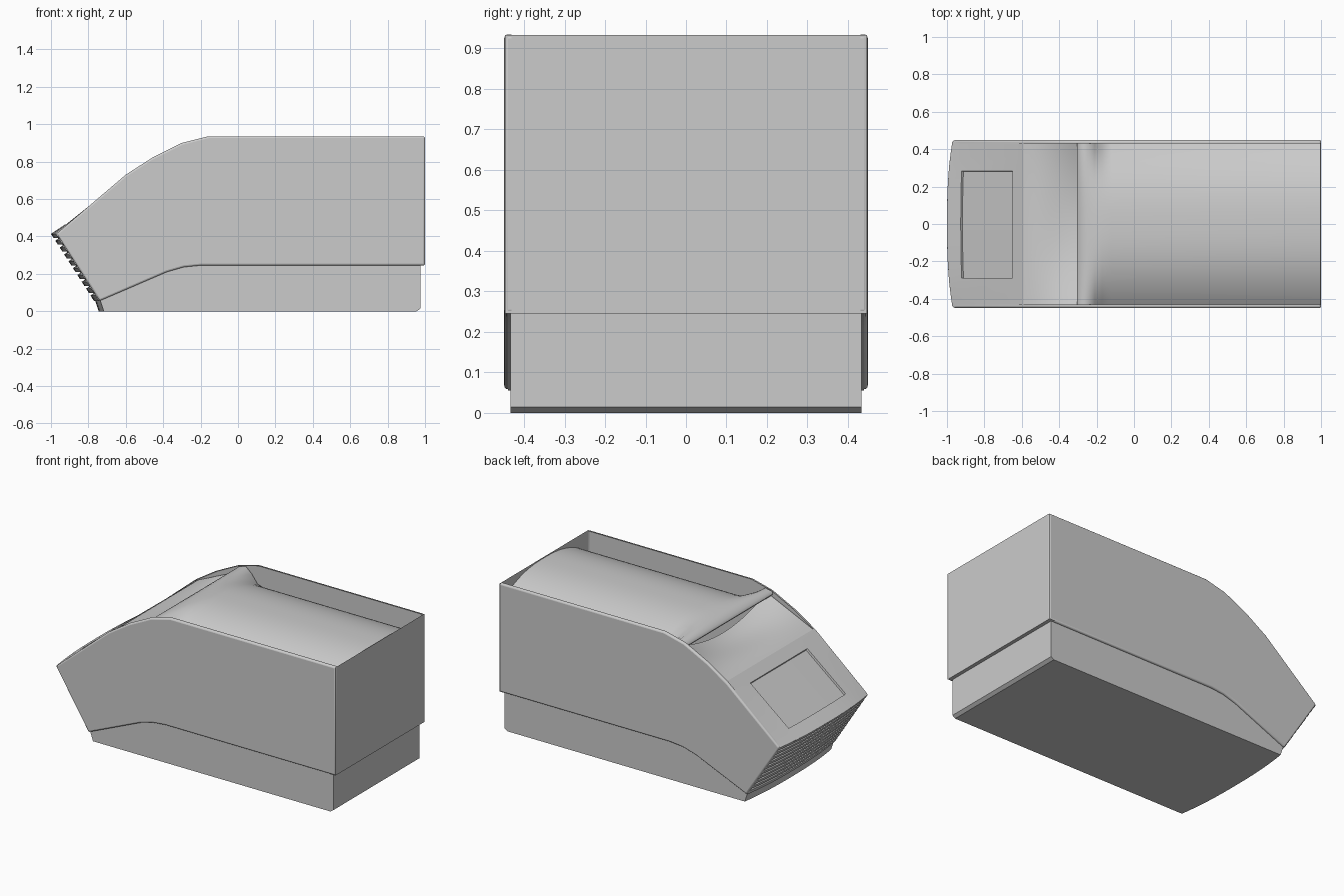
import bpy, bmesh
from mathutils import Vector

if "Cube" in bpy.data.objects:
    bpy.data.objects.remove(bpy.data.objects["Cube"])

grey = bpy.data.materials.new("light_grey_plastic")
grey.diffuse_color = (0.6, 0.6, 0.6, 1)
grey.use_nodes = True
grey.node_tree.nodes["Principled BSDF"].inputs["Base Color"].default_value = grey.diffuse_color
W = 0.449  # half width of the shell
IN = 0.44  # half width of the parts between the side walls


def bow(y):
    # forward bulge of the nose across the width
    return 0.03 * (1 - (abs(y) / W) ** 2.5)


def finish(bm, name, up=None, bevel=0, angle=0.6):
    bmesh.ops.recalc_face_normals(bm, faces=bm.faces)
    if up and sum((f.normal * f.calc_area() for f in bm.faces), Vector()).dot(Vector(up)) < 0:
        bmesh.ops.reverse_faces(bm, faces=bm.faces)
    me = bpy.data.meshes.new(name)
    bm.to_mesh(me)
    bm.free()
    me.materials.append(grey)
    ob = bpy.data.objects.new(name, me)
    bpy.context.collection.objects.link(ob)
    if bevel:
        m = ob.modifiers.new("round", 'BEVEL')
        m.width, m.segments, m.limit_method, m.angle_limit = bevel, 3, 'ANGLE', 0.8
    for o in bpy.context.selected_objects:
        o.select_set(False)
    ob.select_set(True)
    bpy.context.view_layer.objects.active = ob
    bpy.ops.object.shade_smooth_by_angle(angle=angle)
    return ob


def loft(ys, section, closed=False, caps=()):
    # skin xz sections placed along y
    bm = bmesh.new()
    rows = [[bm.verts.new((x, y, z)) for x, z in section(y)] for y in ys]
    n = len(rows[0])
    for a, b in zip(rows, rows[1:]):
        for i in range(n if closed else n - 1):
            j = (i + 1) % n
            bm.faces.new((a[i], a[j], b[j], b[i]))
    for c in caps:
        bm.faces.new(rows[c])
    return bm


def span(h, n):
    return [-h + 2 * h * i / n for i in range(n + 1)]


# shell side walls: thin skins with a rounded outer rim
side = [(-0.97, 0.415), (-0.60, 0.73), (-0.46, 0.82), (-0.30, 0.90), (-0.16, 0.935),
        (1, 0.935), (1, 0.245), (-0.20, 0.245), (-0.29, 0.236), (-0.38, 0.21), (-0.74, 0.055)]
for s, label in ((-1, "front"), (1, "rear")):
    bm = loft([s * (W - 0.018), s * W], lambda y: side, True, (1,))
    finish(bm, label + "_side_wall", (0, s, 0), 0.01)

# shell end wall, single skin
finish(loft([-W + 0.002, W - 0.002], lambda y: [(0.999, 0.245), (0.999, 0.933)]),
       "end_wall", (1, 0, 0))
finish(loft([-W + 0.002, W - 0.002], lambda y: [(0.96, 0.246), (0.999, 0.246)]),
       "end_wall_underside", (0, 0, -1))


# inset base following the shell's lower edge
def base_section(y):
    b = bow(y)
    return [(-0.735 - b, 0.06), (-0.715 - b, 0), (0.955, 0), (0.975, 0.014),
            (0.975, 0.26), (-0.20, 0.26), (-0.38, 0.225)]


finish(loft(span(0.434, 16), base_section, True, (0, -1)), "base")


# gently domed cover between the side walls, flattening into a straight front lip
def cover_section(y):
    drop = 0.13 * (abs(y) / IN) ** 2.5
    return [(x, z - k * drop) for x, z, k in (
        (-0.27, 0.862, 0), (-0.295, 0.864, 0), (-0.304, 0.876, 0), (-0.297, 0.892, 0),
        (-0.25, 0.908, 0.05), (-0.21, 0.918, 0.4), (-0.17, 0.924, 0.85),
        (-0.12, 0.927, 1), (0.998, 0.927, 1))]


finish(loft(span(IN, 32), cover_section), "top_cover", (0, 0, 1), angle=1.0)


# hollow exit scoop below the lip, dipping in the middle
def scoop_section(y):
    pts = []
    for i in range(13):
        t = i / 12
        e = t * t * (3 - 2 * t)
        edge = 0.726 + 0.30 * 0.5 * t
        pts.append((-0.59 + 0.33 * t, edge - 0.09 * e * (1 - (y / IN) ** 2)))
    return pts


finish(loft(span(IN, 24), scoop_section), "exit_scoop", (0, 0, 1), angle=1.0)


# sloping control deck with a shallow recessed panel
def deck_section(y):
    pts = []
    for t in (0, 0.155, 0.84, 1):
        b = bow(y) * (1 - t) ** 4
        pts.append((-0.97 + 0.38 * t - b, 0.414 + 0.316 * t))
    return pts


bm = loft([-IN, -0.36, -0.29, -0.19, -0.09, 0, 0.09, 0.19, 0.283, 0.36, IN], deck_section)
bmesh.ops.recalc_face_normals(bm, faces=bm.faces)
if sum(f.normal.z for f in bm.faces) < 0:
    bmesh.ops.reverse_faces(bm, faces=bm.faces)
panel = [f for f in bm.faces
         if -0.91 < f.calc_center_median().x < -0.66 and abs(f.calc_center_median().y) < 0.285]
bmesh.ops.inset_region(bm, faces=panel, thickness=0.002, depth=-0.013, use_even_offset=True)
finish(bm, "control_deck", (-0.6, 0, 0.8))


# louvred nose: bowed slats stepping down the front
N = 9


def grille_section(y):
    b = bow(y)

    def at(t, d):
        # point down the nose at fraction t, pushed in by d
        return (-0.97 - b + 0.23 * t + d * 0.84, 0.414 - 0.359 * t + d * 0.54)
    pts = [at(0, 0), at(0.06, 0)]
    w = 0.92 / N
    for i in range(N):
        a = 0.06 + w * i
        pts += [at(a, 0.02), at(a + w * 0.4, 0.02), at(a + w * 0.4, 0), at(a + w, 0)]
    return pts + [at(1, 0), at(1, 0.03)]


finish(loft(span(IN, 16), grille_section), "louvre_grille", (-0.84, 0, -0.54))
